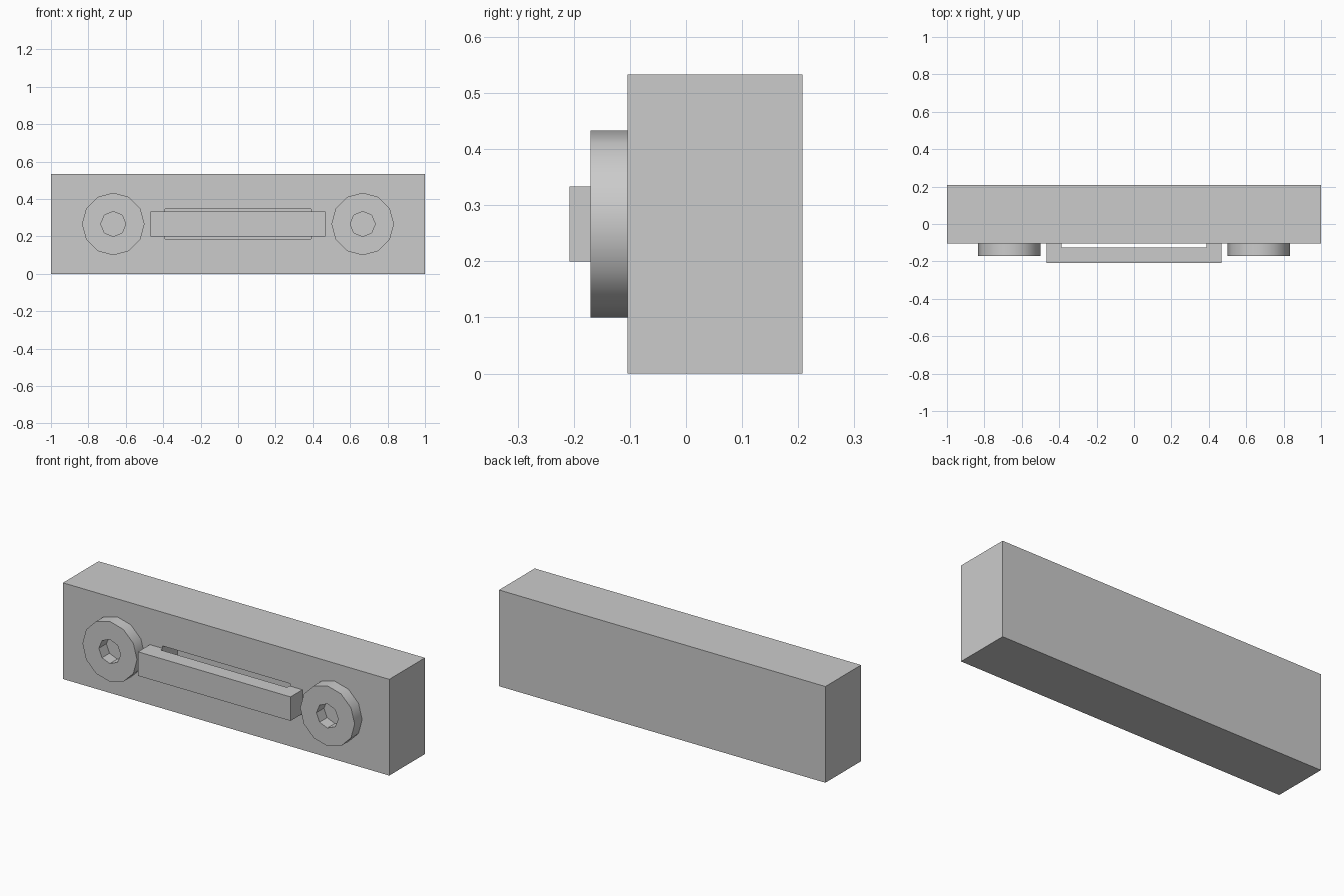
import bpy, bmesh, math
from mathutils import Matrix, Vector

old = bpy.data.objects.get("Cube")
if old:
    bpy.data.objects.remove(old, do_unlink=True)

GREY = (0.6, 0.6, 0.6, 1.0)
mat = bpy.data.materials.new("plain grey")
mat.use_nodes = True
mat.diffuse_color = GREY
mat.node_tree.nodes["Principled BSDF"].inputs["Base Color"].default_value = GREY

W, H = 2.0, 0.533            # body width and height
FRONT, BACK = -0.104, 0.208  # body front and back
MID = H / 2


def finish(bm, name):
    bmesh.ops.recalc_face_normals(bm, faces=bm.faces)
    mesh = bpy.data.meshes.new(name)
    bm.to_mesh(mesh)
    bm.free()
    mesh.materials.append(mat)
    obj = bpy.data.objects.new(name, mesh)
    bpy.context.collection.objects.link(obj)
    return obj


def extrude(bm, faces, offset):
    geom = bmesh.ops.extrude_face_region(bm, geom=faces)["geom"]
    verts = [g for g in geom if isinstance(g, bmesh.types.BMVert)]
    bmesh.ops.translate(bm, verts=verts, vec=Vector(offset))


# Body block with a long recess sunk into its front
def build_body():
    bm = bmesh.new()
    place = (Matrix.Translation((0, (FRONT + BACK) / 2, MID))
             @ Matrix.Diagonal((W, BACK - FRONT, H, 1)))
    bmesh.ops.create_cube(bm, size=1, matrix=place)
    bm.normal_update()
    front = min(bm.faces, key=lambda f: f.normal.y)
    for depth in (0, 0.133):
        front = bmesh.ops.extrude_discrete_faces(bm, faces=[front])["faces"][0]
        for v in front.verts:
            v.co = (math.copysign(0.39, v.co.x), FRONT + depth,
                    MID + math.copysign(0.08, v.co.z - MID))
    finish(bm, "body")


# Twelve-sided knob ring with an eight-sided hole
def build_knob(name, x):
    bm = bmesh.new()
    place = Matrix.Translation((x, FRONT, MID)) @ Matrix.Rotation(math.pi / 2, 4, "X")
    for sides, radius in ((12, 0.167), (8, 0.067)):
        bmesh.ops.create_circle(bm, segments=sides, radius=radius, matrix=place)
    bmesh.ops.triangle_fill(bm, edges=bm.edges[:], use_beauty=True)
    extrude(bm, bm.faces[:], (0, -0.066, 0))
    obj = finish(bm, name)
    bpy.ops.object.select_all(action="DESELECT")
    obj.select_set(True)
    bpy.context.view_layer.objects.active = obj
    bpy.ops.object.shade_smooth_by_angle(angle=math.radians(35))


# Bracket-shaped handle standing off the body
def build_handle():
    half = [(0.387, -0.125), (0.387, FRONT), (0.467, FRONT), (0.467, -0.208)]
    outline = half + [(-x, y) for x, y in reversed(half)]
    bm = bmesh.new()
    face = bm.faces.new([bm.verts.new((x, y, 0.2)) for x, y in outline])
    extrude(bm, [face], (0, 0, 0.133))
    finish(bm, "handle")


build_body()
build_handle()
build_knob("left_knob", 0.667)
build_knob("right_knob", -0.667)
